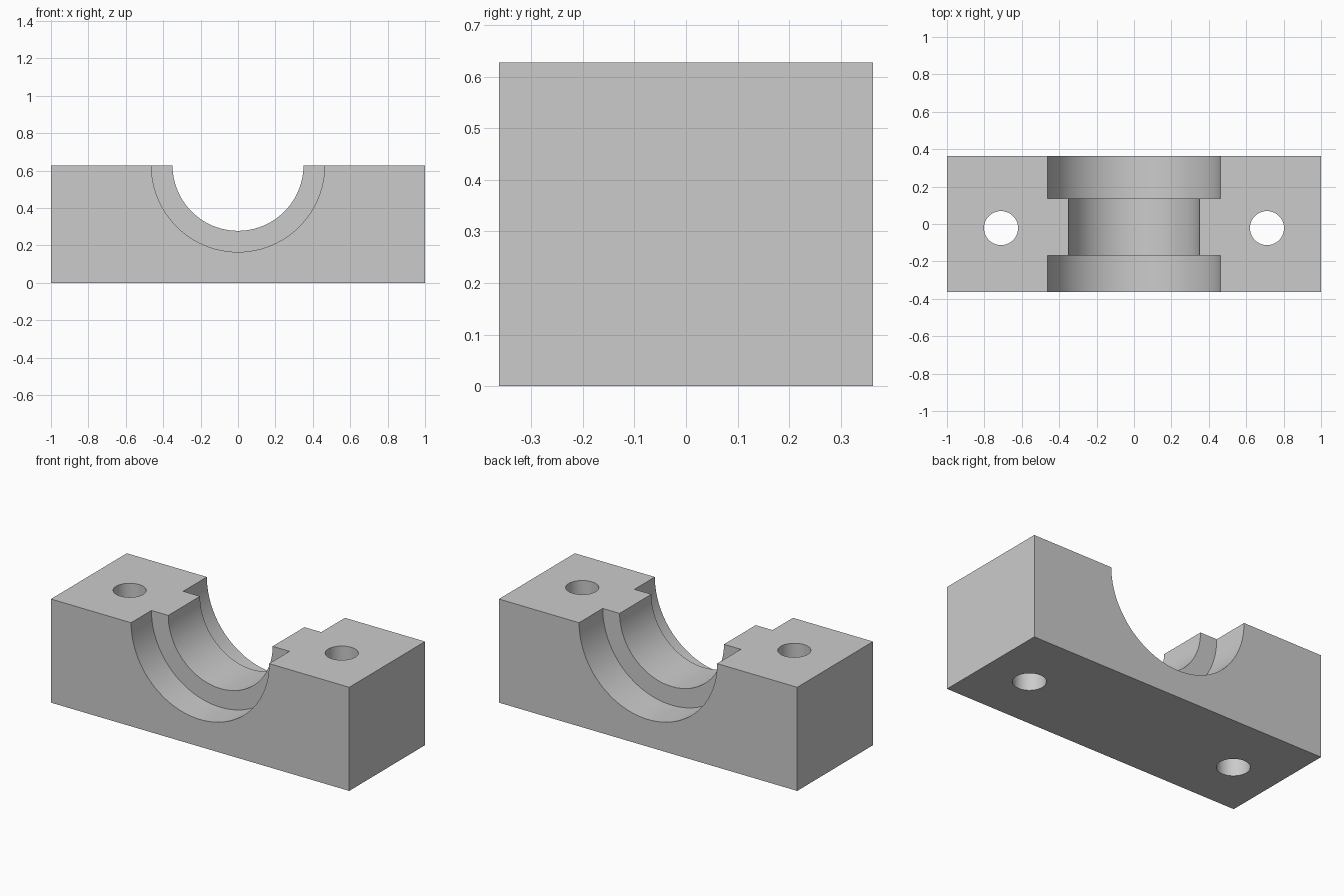
import bpy
import math

cube = bpy.data.objects.get("Cube")
if cube:
    bpy.data.objects.remove(cube, do_unlink=True)

# Main dimensions
HALF_X, HALF_Y, HEIGHT = 1.0, 0.363, 0.628
BORE_RADIUS, SEAT_RADIUS = 0.35, 0.463
RIB_FRONT, RIB_BACK = -0.168, 0.136
HOLE_X, HOLE_Y, HOLE_RADIUS = 0.711, -0.022, 0.091

# Plain grey material
grey = bpy.data.materials.new("light_grey")
grey.use_nodes = True
colour = (0.6, 0.6, 0.6, 1)
grey.diffuse_color = colour
bsdf = next(n for n in grey.node_tree.nodes if n.type == "BSDF_PRINCIPLED")
bsdf.inputs["Base Color"].default_value = colour

# Solid block
bpy.ops.mesh.primitive_cube_add(size=1, location=(0, 0, HEIGHT / 2))
block = bpy.context.object
block.name = "bearing_block"
block.scale = (2 * HALF_X, 2 * HALF_Y, HEIGHT)
bpy.ops.object.transform_apply(location=True, scale=True)
block.data.materials.append(grey)


def cut(name, radius, depth, location, rotation=(0, 0, 0)):
    """Bore a round hole through the block."""
    bpy.ops.mesh.primitive_cylinder_add(vertices=96, radius=radius, depth=depth,
                                        location=location, rotation=rotation)
    cutter = bpy.context.object
    cutter.name = name
    cutter.hide_render = True
    cutter.data.materials.append(grey)
    mod = block.modifiers.new(name, "BOOLEAN")
    mod.operation = "DIFFERENCE"
    mod.solver = "EXACT"
    mod.object = cutter
    bpy.context.view_layer.objects.active = block
    bpy.ops.object.modifier_apply(modifier=mod.name)
    bpy.data.objects.remove(cutter, do_unlink=True)


def cut_along_y(name, radius, y0, y1):
    cut(name, radius, y1 - y0, (0, (y0 + y1) / 2, HEIGHT), (math.pi / 2, 0, 0))


# Half-round bore with a wider seat on either side of the central rib
cut_along_y("bore", BORE_RADIUS, -1, 1)
cut_along_y("front_seat", SEAT_RADIUS, -1, RIB_FRONT)
cut_along_y("back_seat", SEAT_RADIUS, RIB_BACK, 1)

# Bolt holes
for side, label in ((1, "left"), (-1, "right")):
    cut(label + "_bolt_hole", HOLE_RADIUS, 2, (side * HOLE_X, HOLE_Y, HEIGHT / 2))

# Smooth round walls, crisp edges
bpy.ops.object.select_all(action="DESELECT")
block.select_set(True)
bpy.context.view_layer.objects.active = block
bpy.ops.object.shade_smooth_by_angle(angle=math.radians(30))
